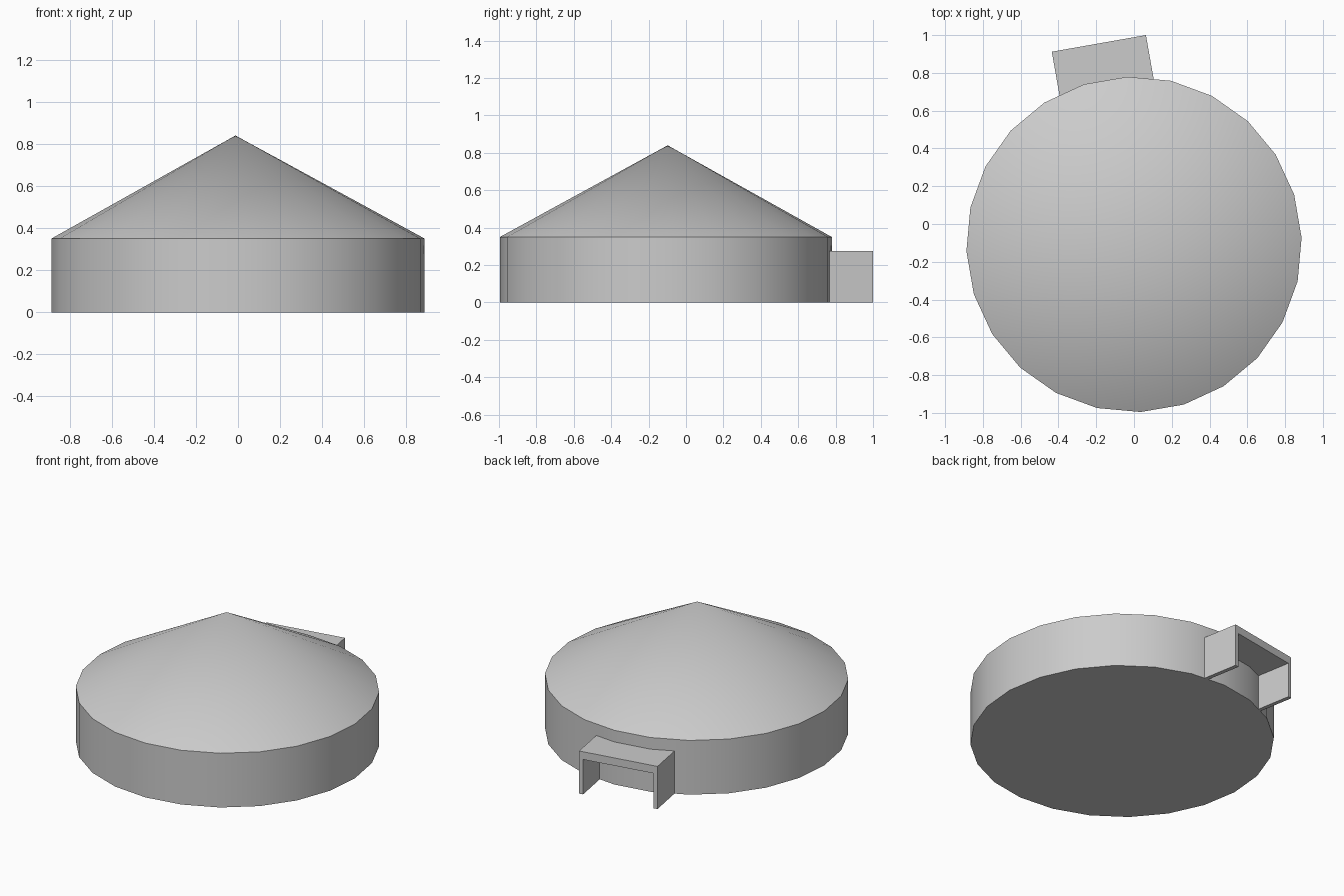
import bpy
import bmesh
from math import cos, sin, pi, radians
from mathutils import Matrix

default = bpy.data.objects.get("Cube")
if default:
    bpy.data.objects.remove(default, do_unlink=True)

# Single plain grey
grey = bpy.data.materials.new("plain grey")
grey.use_nodes = True
COLOUR = (0.6, 0.6, 0.6, 1)
grey.diffuse_color = COLOUR
grey.node_tree.nodes["Principled BSDF"].inputs["Base Color"].default_value = COLOUR


def finish(name, bm):
    bmesh.ops.recalc_face_normals(bm, faces=bm.faces)
    mesh = bpy.data.meshes.new(name)
    bm.to_mesh(mesh)
    bm.free()
    mesh.materials.append(grey)
    obj = bpy.data.objects.new(name, mesh)
    bpy.context.collection.objects.link(obj)
    return obj


# Round hut: drum wall, flat base and conical roof in one closed shell
SIDES, RADIUS, EAVE, PEAK = 24, 0.888, 0.35, 0.84
CENTRE_Y = -0.108
bm = bmesh.new()
angles = [radians(2.3) + 2 * pi * i / SIDES for i in range(SIDES)]
base, eave = [[bm.verts.new((RADIUS * cos(a), CENTRE_Y + RADIUS * sin(a), z))
               for a in angles] for z in (0, EAVE)]
apex = bm.verts.new((-0.012, -0.098, PEAK))
bm.faces.new(base)
for i in range(SIDES):
    j = (i + 1) % SIDES
    bm.faces.new((base[i], base[j], eave[j], eave[i]))
    bm.faces.new((eave[i], eave[j], apex))
hut = finish("round_hut", bm)
bpy.ops.object.select_all(action="DESELECT")
hut.select_set(True)
bpy.context.view_layer.objects.active = hut
bpy.ops.object.shade_smooth_by_angle(angle=radians(30))

# Entrance porch: an arch-shaped frame extruded back into the wall
HALF, HEIGHT, POST, LINTEL, DEPTH = 0.253, 0.275, 0.026, 0.05, 0.25
inner, soffit = HALF - POST, HEIGHT - LINTEL
profile = [(-HALF, 0), (-HALF, HEIGHT), (HALF, HEIGHT), (HALF, 0),
           (inner, 0), (inner, soffit), (-inner, soffit), (-inner, 0)]
bm = bmesh.new()
face = bm.faces.new([bm.verts.new((x, 0, z)) for x, z in profile])
extruded = bmesh.ops.extrude_face_region(bm, geom=[face])
back = [v for v in extruded["geom"] if isinstance(v, bmesh.types.BMVert)]
bmesh.ops.translate(bm, verts=back, vec=(0, -DEPTH, 0))
bm.transform(Matrix.Translation((-0.186, 0.956, 0)) @ Matrix.Rotation(radians(10), 4, "Z"))
finish("entrance_porch", bm)
